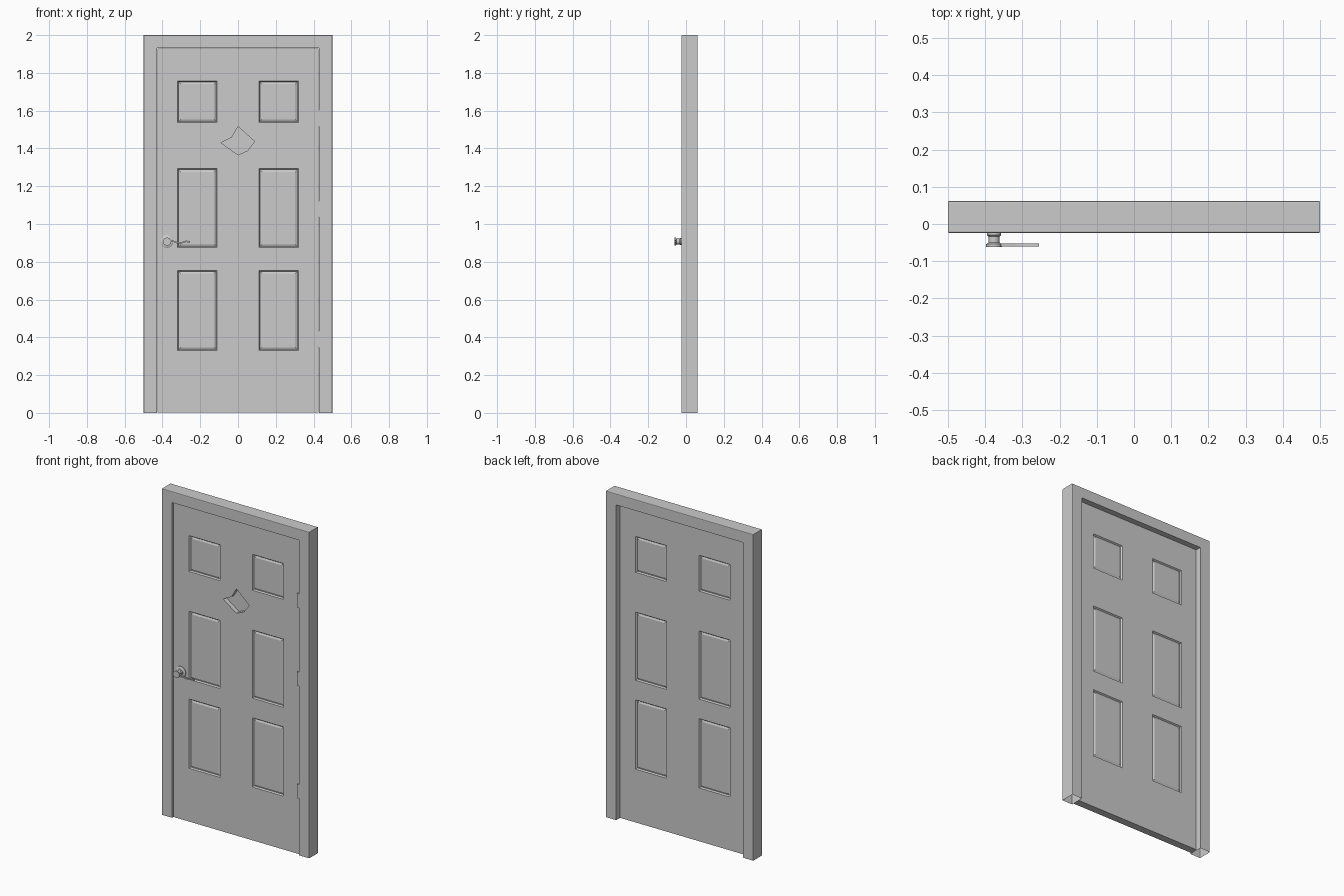
import bpy, bmesh, math
from mathutils import Vector

if "Cube" in bpy.data.objects:
    bpy.data.objects.remove(bpy.data.objects["Cube"])


def finish(bm, name, smooth=False):
    bmesh.ops.recalc_face_normals(bm, faces=bm.faces)
    mesh = bpy.data.meshes.new(name)
    bm.to_mesh(mesh)
    bm.free()
    obj = bpy.data.objects.new(name, mesh)
    bpy.context.collection.objects.link(obj)
    if smooth:
        bpy.context.view_layer.objects.active = obj
        obj.select_set(True)
        bpy.ops.object.shade_smooth_by_angle(angle=math.radians(35))
        obj.select_set(False)
    return obj


def prism(points, y0, y1):
    """Extrude an x-z outline from y0 to y1."""
    bm = bmesh.new()
    face = bm.faces.new([bm.verts.new((x, y0, z)) for x, z in points])
    ext = bmesh.ops.extrude_face_region(bm, geom=[face])["geom"]
    for v in ext:
        if isinstance(v, bmesh.types.BMVert):
            v.co.y = y1
    bmesh.ops.recalc_face_normals(bm, faces=bm.faces)
    return bm


def box(x0, x1, y0, y1, z0, z1):
    return prism([(x0, z0), (x1, z0), (x1, z1), (x0, z1)], y0, y1)


def lathe(name, profile, x, z, seg=24):
    """Spin (radius, y) pairs round an axis running front to back."""
    bm = bmesh.new()
    vs = [bm.verts.new((x + r, y, z)) for r, y in profile]
    es = [bm.edges.new(p) for p in zip(vs, vs[1:])]
    bmesh.ops.spin(bm, geom=vs + es, cent=(x, 0, z), axis=(0, 1, 0),
                   angle=2 * math.pi, steps=seg)
    bmesh.ops.remove_doubles(bm, verts=bm.verts, dist=1e-5)
    return finish(bm, name, True)


FRONT, BACK = -0.024, 0.062
DOOR_F, DOOR_B = -0.016, 0.030

# Frame: one U-shaped surround with softened edges and open feet
bm = prism([(-.5, 0), (-.43, 0), (-.43, 1.933), (.43, 1.933),
            (.43, 0), (.5, 0), (.5, 2), (-.5, 2)], FRONT, BACK)
outer = [e for e in bm.edges
         if all(abs(v.co.x) > .49 for v in e.verts) and
         abs(e.verts[0].co.z - e.verts[1].co.z) > 1]
outer += [e for e in bm.edges if all(v.co.z > 1.99 for v in e.verts)
          and abs(e.verts[0].co.x - e.verts[1].co.x) > .9]
bmesh.ops.bevel(bm, geom=outer, offset=.004, segments=2, profile=.5, affect='EDGES')
feet = [f for f in bm.faces if all(v.co.z < 1e-4 for v in f.verts)]
bmesh.ops.delete(bm, geom=feet, context='FACES_ONLY')
finish(bm, "door_frame")

# Door leaf: sliced box with six moulded panels on both faces
panel_x = [(-.32, -.11), (.11, .32)]
panel_z = [(.33, .755), (.875, 1.293), (1.537, 1.757)]
bm = box(-.427, .427, DOOR_F, DOOR_B, .003, 1.93)
cuts = [((v, 0, 0), (1, 0, 0)) for p in panel_x for v in p]
cuts += [((0, 0, v), (0, 0, 1)) for p in panel_z for v in p]
for co, no in cuts:
    bmesh.ops.bisect_plane(bm, geom=bm.verts[:] + bm.edges[:] + bm.faces[:],
                           plane_co=co, plane_no=no)
bm.normal_update()


def is_panel(f):
    c = f.calc_center_median()
    return (abs(f.normal.y) > .9 and any(a < c.x < b for a, b in panel_x)
            and any(a < c.z < b for a, b in panel_z))


panels = [f for f in bm.faces if is_panel(f)]
for width, depth in ((.008, -.008), (.004, 0), (.012, .004)):
    bmesh.ops.inset_individual(bm, faces=panels, thickness=width, depth=depth)
    bm.normal_update()
door = finish(bm, "door_leaf")

# Angular recess in the upper middle of the leaf
cutter = finish(prism([(-.09, 1.43), (-.033, 1.458), (0, 1.516), (.088, 1.437),
                       (.05, 1.388), (0, 1.366)], -.06, .012), "recess_cutter")
cutter.hide_render = True
cutter.hide_set(True)
mod = door.modifiers.new("recess", 'BOOLEAN')
mod.operation, mod.object, mod.solver = 'DIFFERENCE', cutter, 'EXACT'

# Hinges
for i, z in enumerate((.39, 1.08, 1.56)):
    finish(box(.417, .431, FRONT + .001, DOOR_F + .005, z - .043, z + .043), f"hinge_{i + 1}")

# Handle: rose plate and spool-shaped neck
HX, HZ = -.376, .907
lathe("handle_rose", [(0, DOOR_F + .002), (.034, DOOR_F + .002), (.034, -.020),
                      (.028, -.024), (0, -.024)], HX, HZ)
lathe("handle_neck", [(0, -.022), (.019, -.022), (.019, -.030), (.015, -.034),
                      (.015, -.050), (.021, -.054), (.021, -.062), (0, -.062)], HX, HZ)

# Lever: thin wavy bar
wave = [(-.376, .910), (-.350, .912), (-.325, .902), (-.300, .900), (-.275, .908), (-.255, .906)]
top = [(x, z + .004) for x, z in wave]
bot = [(x, z - .004) for x, z in reversed(wave)]
finish(prism(top + bot, -.061, -.053), "handle_lever", True)
